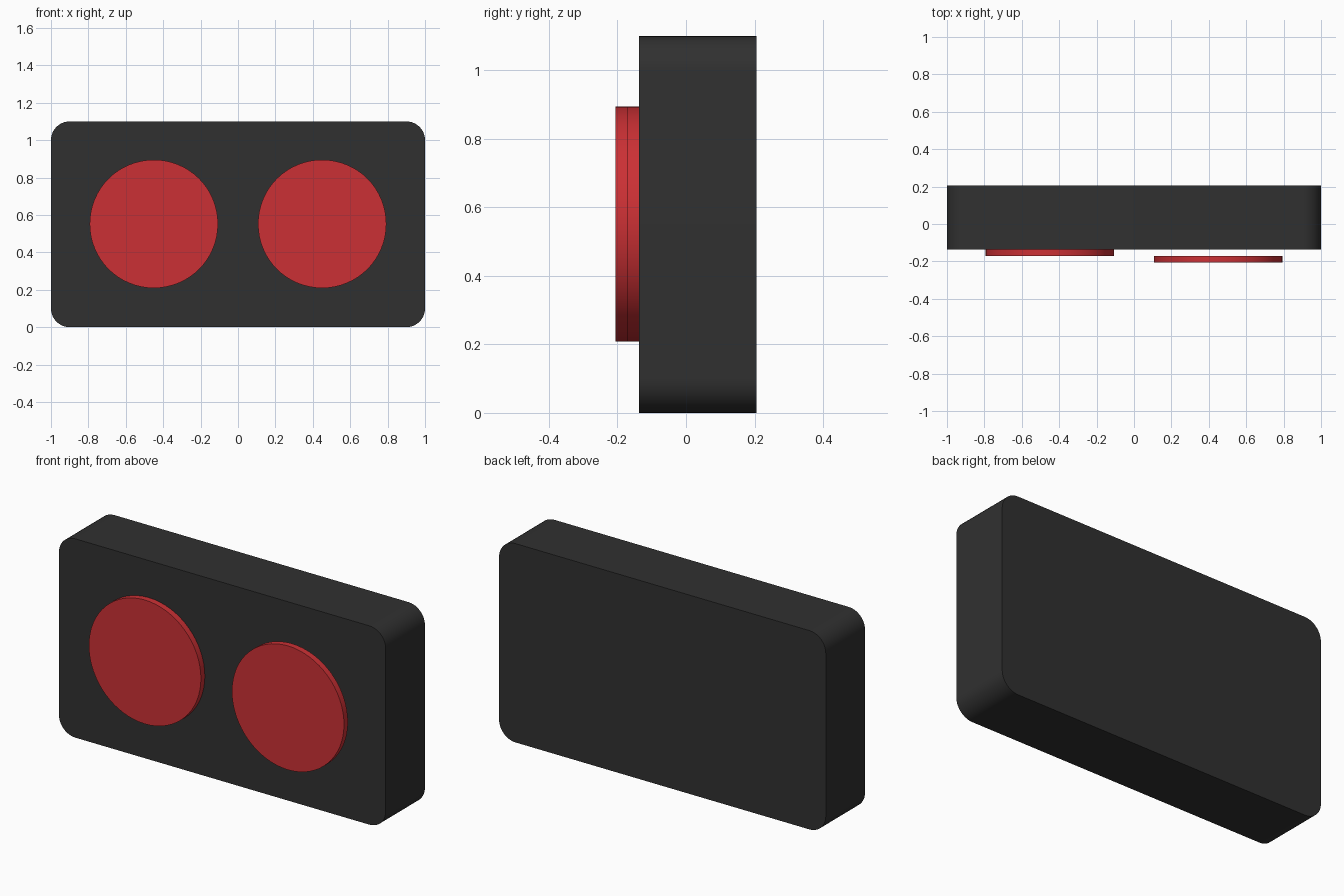
import bpy, bmesh, math

if "Cube" in bpy.data.objects:
    bpy.data.objects.remove(bpy.data.objects["Cube"])

def paint(obj, name, color):
    mat = bpy.data.materials.get(name) or bpy.data.materials.new(name)
    mat.diffuse_color = color
    mat.use_nodes = True
    mat.node_tree.nodes["Principled BSDF"].inputs["Base Color"].default_value = mat.diffuse_color
    obj.data.materials.append(mat)

def smooth(obj):
    bpy.ops.object.select_all(action='DESELECT')
    obj.select_set(True)
    bpy.context.view_layer.objects.active = obj
    bpy.ops.object.shade_smooth_by_angle(angle=math.radians(30))

WIDTH, DEPTH, HEIGHT = 2.0, 0.343, 1.1
Y_FRONT, Y_BACK = -0.137, 0.206

# Housing: box with the four front-to-back edges rounded
bpy.ops.mesh.primitive_cube_add(size=1, location=(0, (Y_FRONT + Y_BACK) / 2, HEIGHT / 2))
body = bpy.context.object
body.name = "housing"
body.scale = (WIDTH, DEPTH, HEIGHT)
bpy.ops.object.transform_apply(location=False, rotation=False, scale=True)
bm = bmesh.new()
bm.from_mesh(body.data)
edges = [e for e in bm.edges
         if abs(e.verts[0].co.y - e.verts[1].co.y) > 0.1]
bmesh.ops.bevel(bm, geom=edges, offset=0.1, segments=10, profile=0.5, affect='EDGES')
bm.to_mesh(body.data)
bm.free()
paint(body, "dark_plastic", (0.03, 0.03, 0.03, 1))
smooth(body)

# Lenses: the left one sits on the face, the right one stands one thickness further out
THICK = 0.0345
for name, x, y_back in (("left_lens", -0.45, Y_FRONT), ("right_lens", 0.45, Y_FRONT - THICK)):
    bpy.ops.mesh.primitive_cylinder_add(vertices=64, radius=0.343, depth=THICK,
                                        location=(x, y_back - THICK / 2, 0.552),
                                        rotation=(math.pi / 2, 0, 0))
    lens = bpy.context.object
    lens.name = name
    paint(lens, "red_lens", (0.6, 0.03, 0.035, 1))
    smooth(lens)
